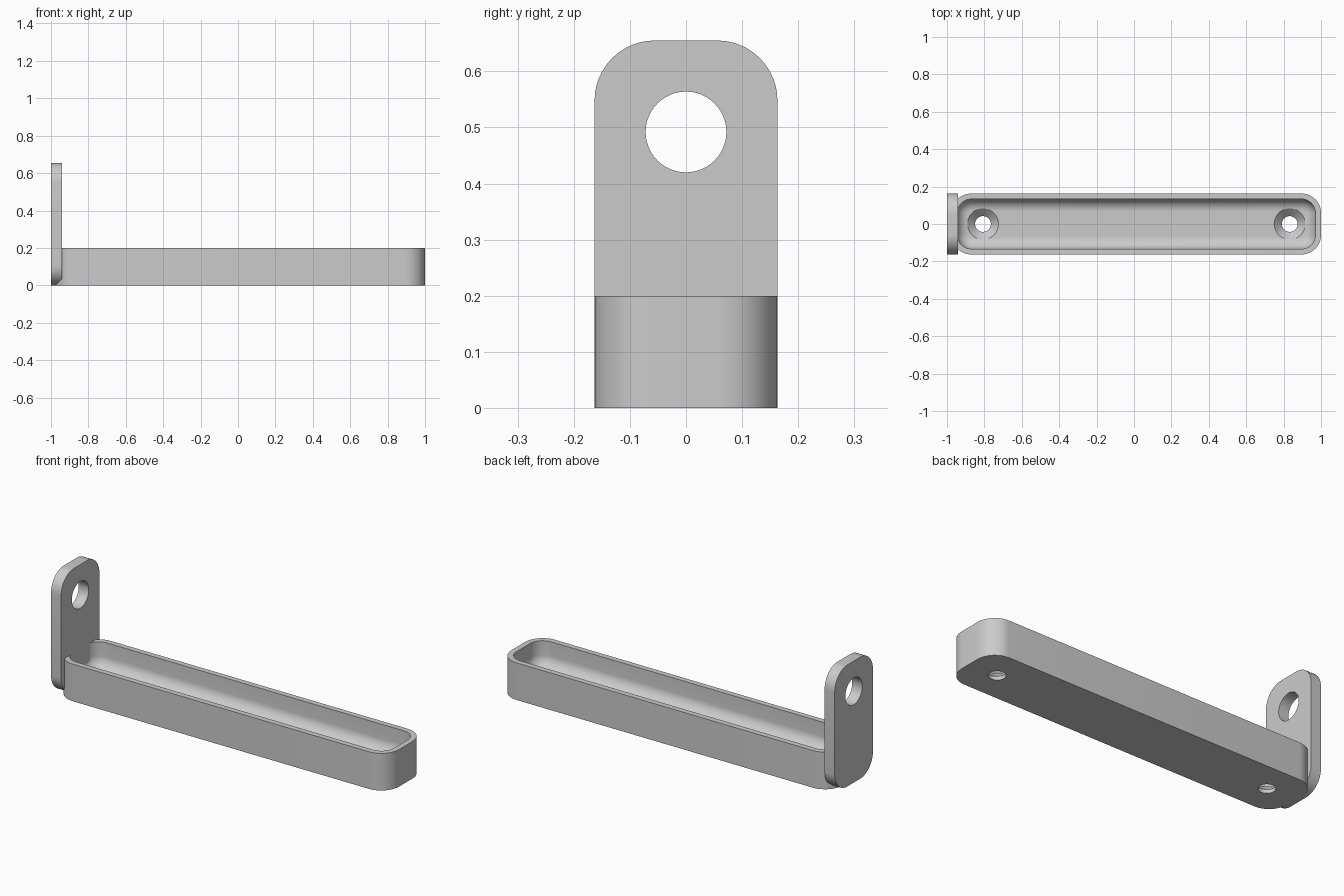
import bpy
import bmesh
from math import sin, cos, pi, radians

cube = bpy.data.objects.get("Cube")
if cube:
    bpy.data.objects.remove(cube, do_unlink=True)

grey = bpy.data.materials.new("satin grey")
grey.use_nodes = True
colour = (0.6, 0.6, 0.6, 1)
grey.diffuse_color = colour
grey.node_tree.nodes["Principled BSDF"].inputs["Base Color"].default_value = colour


def rounded_rect(half_u, half_v, radius, steps=12):
    """Counter-clockwise outline with rounded corners."""
    points = []
    for corner, (su, sv) in enumerate([(1, 1), (-1, 1), (-1, -1), (1, -1)]):
        for i in range(steps + 1):
            a = (corner + i / steps) * pi / 2
            points.append((su * (half_u - radius) + radius * cos(a),
                           sv * (half_v - radius) + radius * sin(a)))
    return points


def circle(radius, steps=48):
    return [(radius * cos(2 * pi * i / steps), radius * sin(2 * pi * i / steps))
            for i in range(steps)]


def loft(name, rings, place):
    """Skin a closed solid through (outline, height) rings."""
    bm = bmesh.new()
    loops = [[bm.verts.new(place(u, v, h)) for u, v in outline] for outline, h in rings]
    for a, b in zip(loops, loops[1:]):
        for i in range(len(a)):
            j = (i + 1) % len(a)
            bm.faces.new((a[i], a[j], b[j], b[i]))
    bm.faces.new(loops[0][::-1])
    bm.faces.new(loops[-1])
    bmesh.ops.recalc_face_normals(bm, faces=bm.faces)
    mesh = bpy.data.meshes.new(name)
    bm.to_mesh(mesh)
    bm.free()
    mesh.materials.append(grey)
    obj = bpy.data.objects.new(name, mesh)
    bpy.context.collection.objects.link(obj)
    return obj


def select(obj):
    bpy.ops.object.select_all(action='DESELECT')
    obj.select_set(True)
    bpy.context.view_layer.objects.active = obj


def cut(obj, cutter):
    select(obj)
    mod = obj.modifiers.new("hole", 'BOOLEAN')
    mod.operation = 'DIFFERENCE'
    mod.solver = 'EXACT'
    mod.object = cutter
    bpy.ops.object.modifier_apply(modifier=mod.name)
    bpy.data.objects.remove(cutter, do_unlink=True)


# Tray: outer wall, rim, then a cavity with a filleted floor
centre_x, half_len, half_wid, height = 0.0125, 0.9875, 0.163, 0.2
corner, wall, floor, fillet = 0.105, 0.03, 0.06, 0.065


def tray_ring(inset, z):
    return rounded_rect(half_len - inset, half_wid - inset, corner - inset), z


rings = [tray_ring(0, 0), tray_ring(0, height), tray_ring(wall, height)]
for i in range(11):
    a = i / 10 * pi / 2
    rings.append(tray_ring(wall + fillet * (1 - cos(a)), floor + fillet * (1 - sin(a))))
tray = loft("tray", rings, lambda u, v, h: (centre_x + u, v, h))

# Countersunk screw holes at both ends of the tray
for side in (-1, 1):
    x = centre_x + side * 0.82
    sink = loft("screw_hole_cutter",
                [(circle(0.042), -0.05), (circle(0.042), 0.02),
                 (circle(0.083), floor), (circle(0.083), 0.15)],
                lambda u, v, h: (x + u, v, h))
    cut(tray, sink)

# Upright end plate with its round hole
plate_half = 0.3275
plate = loft("end_plate",
             [(rounded_rect(half_wid, plate_half, 0.107), -1),
              (rounded_rect(half_wid, plate_half, 0.107), -0.94)],
             lambda u, v, h: (h, u, plate_half + v))
bore = loft("plate_hole_cutter", [(circle(0.072), -1.1), (circle(0.072), -0.8)],
            lambda u, v, h: (h, u, 0.492 + v))
cut(plate, bore)

for obj in (tray, plate):
    select(obj)
    bpy.ops.object.shade_smooth_by_angle(angle=radians(30))
